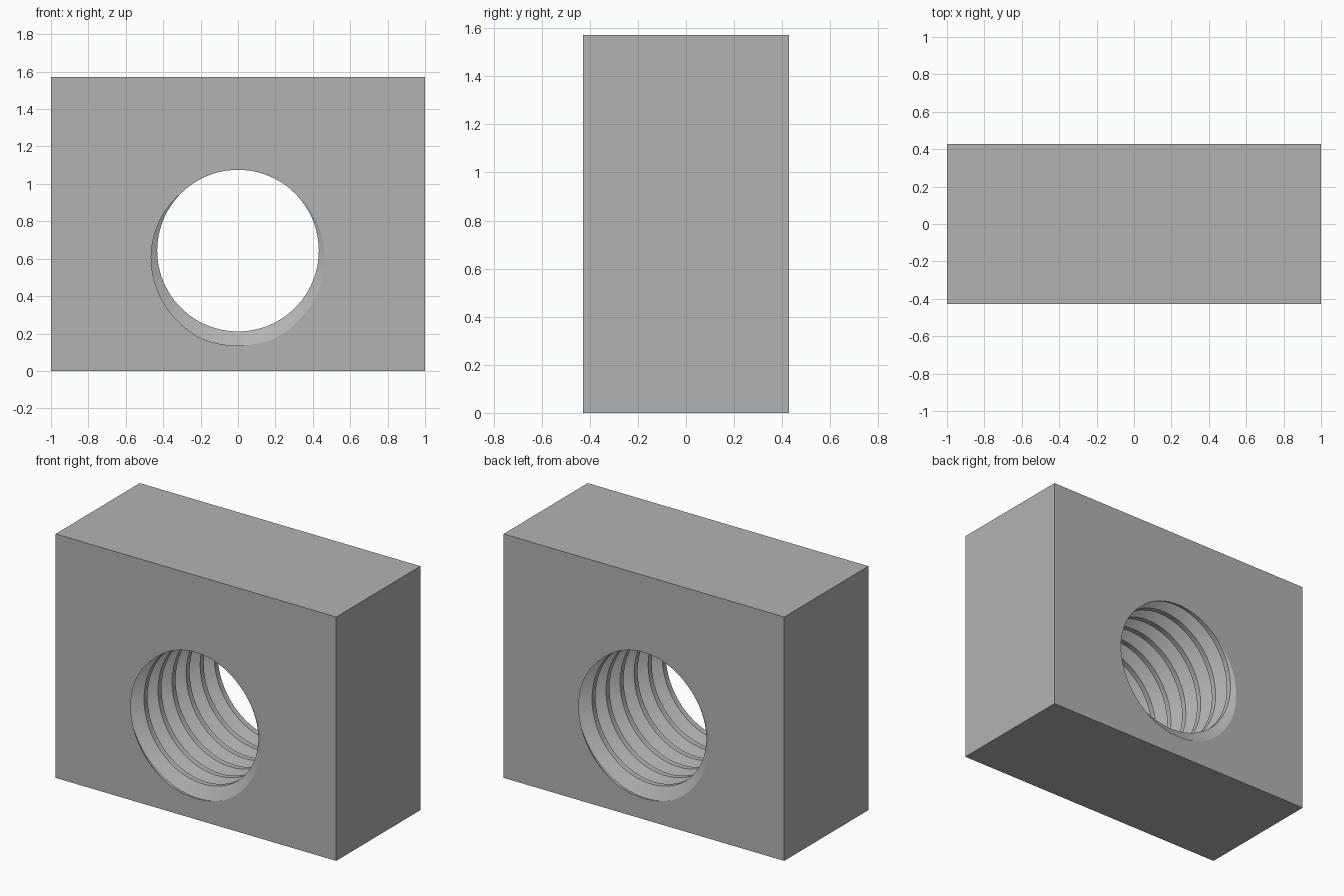
import bpy
import bmesh
from math import sin, cos, pi, radians

cube = bpy.data.objects.get("Cube")
if cube:
    bpy.data.objects.remove(cube, do_unlink=True)

WIDTH, DEPTH, HEIGHT = 2.0, 0.857, 1.571
HOLE_Z = 0.643
MINOR, MAJOR = 0.432, 0.508
TURNS, SEGMENTS = 6, 96
PITCH = DEPTH / TURNS
HALF = DEPTH / 2
ROOT, CREST = PITCH / 16, PITCH * 3 / 8   # half widths of the groove at its floor and mouth


def thread_radius(offset):
    """Hole radius at a distance along the axis from a groove centre."""
    d = abs((offset + PITCH / 2) % PITCH - PITCH / 2)
    t = min(max((d - ROOT) / (CREST - ROOT), 0), 1)
    return MAJOR + (MINOR - MAJOR) * t


bm = bmesh.new()

# Helical thread surface, trimmed flush with both faces of the block
columns = []
for i in range(SEGMENTS + 1):
    angle = 2 * pi * i / SEGMENTS
    lead = PITCH * i / SEGMENTS
    column = []
    for k in range(-2, TURNS + 2):
        for edge in (-CREST, -ROOT, ROOT, CREST):
            y = min(max(-HALF + lead + k * PITCH + edge, -HALF), HALF)
            r = thread_radius(y + HALF - lead)
            # clockwise from the bottom, seen from the front
            column.append(bm.verts.new((-r * sin(angle), y, HOLE_Z - r * cos(angle))))
    columns.append(column)
for a, b in zip(columns, columns[1:]):
    for j in range(len(a) - 1):
        bm.faces.new((a[j], a[j + 1], b[j + 1], b[j]))
bmesh.ops.remove_doubles(bm, verts=bm.verts, dist=1e-5)
bmesh.ops.dissolve_degenerate(bm, edges=bm.edges, dist=1e-6)

# Top, bottom and side walls
corners = [(-WIDTH / 2, 0), (WIDTH / 2, 0), (WIDTH / 2, HEIGHT), (-WIDTH / 2, HEIGHT)]
front = [bm.verts.new((x, -HALF, z)) for x, z in corners]
back = [bm.verts.new((x, HALF, z)) for x, z in corners]
for i in range(4):
    j = (i + 1) % 4
    bm.faces.new((front[i], front[j], back[j], back[i]))

# Front and back faces, filled around the hole
for side in (-1, 1):
    rim = [e for e in bm.edges if e.is_boundary
           and all(abs(v.co.y - side * HALF) < 1e-4 for v in e.verts)]
    bmesh.ops.triangle_fill(bm, edges=rim, use_beauty=True, normal=(0, side, 0))
bmesh.ops.recalc_face_normals(bm, faces=bm.faces)

mesh = bpy.data.meshes.new("threaded_block")
bm.to_mesh(mesh)
bm.free()
block = bpy.data.objects.new("threaded_block", mesh)
bpy.context.collection.objects.link(block)

# Plain grey metal
grey = bpy.data.materials.new("grey")
grey.use_nodes = True
colour = (0.45, 0.45, 0.45, 1)
grey.diffuse_color = colour
grey.node_tree.nodes["Principled BSDF"].inputs["Base Color"].default_value = colour
mesh.materials.append(grey)

bpy.ops.object.select_all(action='DESELECT')
block.select_set(True)
bpy.context.view_layer.objects.active = block
bpy.ops.object.shade_smooth_by_angle(angle=radians(25))
